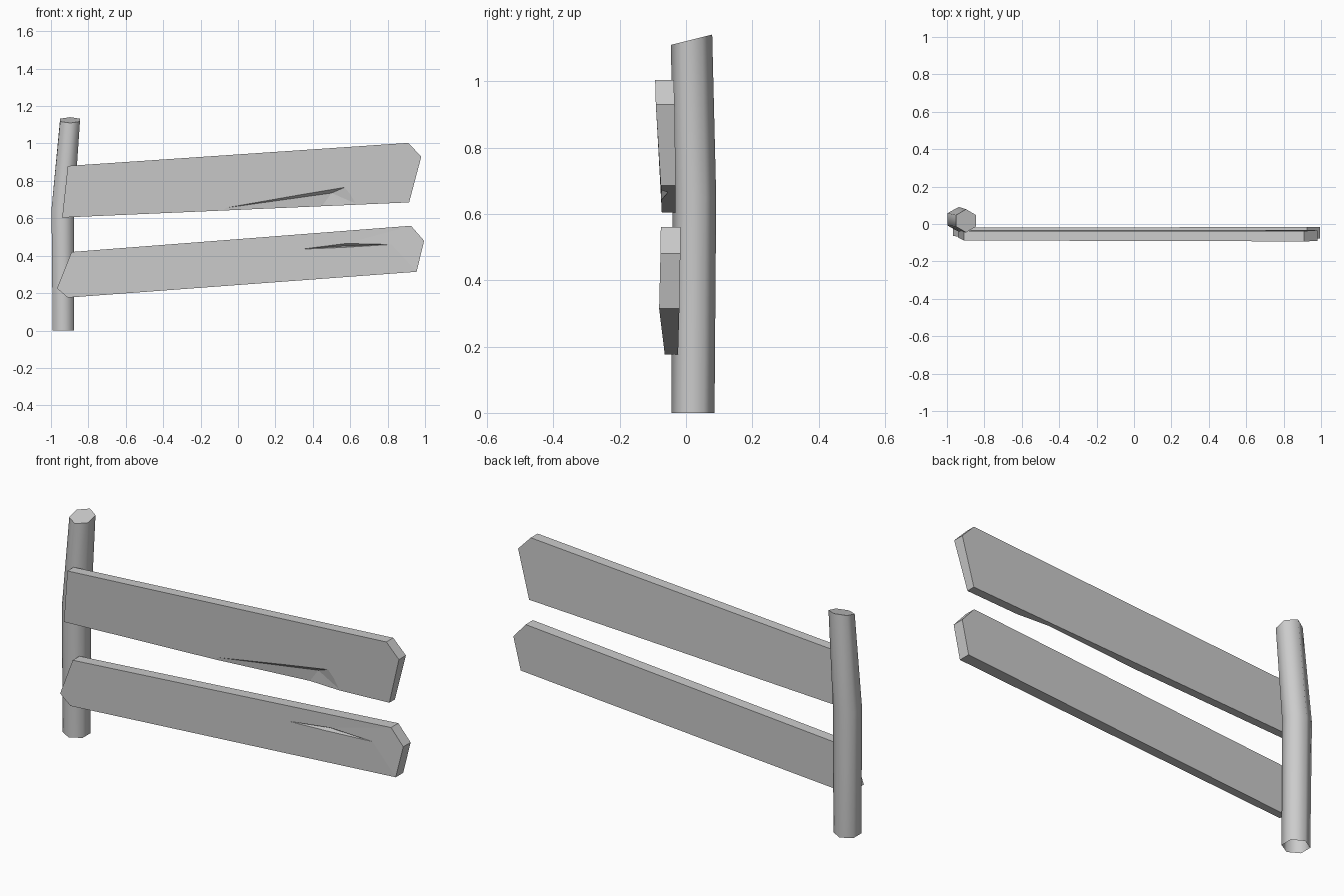
import bpy, bmesh, math
from mathutils import Vector

cube = bpy.data.objects.get("Cube")
if cube:
    bpy.data.objects.remove(cube, do_unlink=True)

GREY = (0.6, 0.6, 0.6, 1)
wood = bpy.data.materials.new("grey wood")
wood.use_nodes = True
wood.diffuse_color = GREY
wood.node_tree.nodes["Principled BSDF"].inputs["Base Color"].default_value = GREY


def make_object(name, bm):
    bmesh.ops.recalc_face_normals(bm, faces=bm.faces[:])
    mesh = bpy.data.meshes.new(name)
    bm.to_mesh(mesh)
    bm.free()
    mesh.materials.append(wood)
    obj = bpy.data.objects.new(name, mesh)
    bpy.context.collection.objects.link(obj)
    return obj


def plank(name, outline):
    """Slab from (x, z, front y, back y) corners."""
    bm = bmesh.new()
    front = [bm.verts.new((x, yf, z)) for x, z, yf, yb in outline]
    back = [bm.verts.new((x, yb, z)) for x, z, yf, yb in outline]
    bm.faces.new(front)
    bm.faces.new(back[::-1])
    for i in range(len(front)):
        j = (i + 1) % len(front)
        bm.faces.new((front[i], back[i], back[j], front[j]))
    return make_object(name, bm)


def chip(board, rim, deep, surface):
    """Carve a splintered hollow: rim on the front surface, narrowing to the deep points."""
    bm = bmesh.new()
    for x, z in rim:
        bm.verts.new((x, -0.2, z))
        bm.verts.new((x, surface, z))
    for p in deep:
        bm.verts.new(p)
    bmesh.ops.convex_hull(bm, input=bm.verts[:])
    cutter = make_object("chip_cutter", bm)
    cutter.hide_render = True
    mod = board.modifiers.new("chip", "BOOLEAN")
    mod.operation = "DIFFERENCE"
    mod.solver = "EXACT"
    mod.object = cutter
    bpy.context.view_layer.objects.active = board
    bpy.ops.object.modifier_apply(modifier=mod.name)
    bpy.data.objects.remove(cutter, do_unlink=True)


# Bent six-sided post, open underneath, with a slanted top
bm = bmesh.new()
rings = []
for cx, cy, z, rx, ry, tilt in [(-0.934, 0.021, 0, 0.057, 0.065, 0),
                                (-0.937, 0.025, 0.65, 0.06, 0.066, 0),
                                (-0.898, 0.017, 1.125, 0.053, 0.062, 0.25)]:
    ring = []
    for k in range(6):
        a = math.radians(30 + 60 * k)
        dx, dy = rx * math.cos(a) / math.cos(math.pi / 6), ry * math.sin(a)
        ring.append(bm.verts.new((cx + dx, cy + dy, z + tilt * dy)))
    rings.append(ring)
for low, high in zip(rings, rings[1:]):
    for k in range(6):
        n = (k + 1) % 6
        bm.faces.new((low[k], low[n], high[n], high[k]))
bm.faces.new(rings[-1])
post = make_object("post", bm)
bpy.ops.object.select_all(action="DESELECT")
post.select_set(True)
bpy.context.view_layer.objects.active = post
bpy.ops.object.shade_smooth_by_angle(angle=math.radians(65))

# Upper plank with a long splinter missing from its lower edge
upper = plank("upper_plank", [
    (-0.91, 0.88, -0.088, -0.037), (0.91, 1.003, -0.093, -0.037),
    (0.98, 0.93, -0.091, -0.034), (0.915, 0.685, -0.076, -0.031),
    (-0.94, 0.604, -0.073, -0.031)])
chip(upper, [(-0.2, 0.637), (0.57, 0.765), (0.65, 0.67), (0.65, 0.6), (-0.2, 0.6)],
     [(0.5, -0.06, 0.735), (0.4, -0.05, 0.6)], -0.079)

# Lower plank with a narrow gouge in its face
lower = plank("lower_plank", [
    (-0.89, 0.42, -0.073, -0.018), (0.925, 0.56, -0.076, -0.017),
    (0.995, 0.48, -0.077, -0.017), (0.955, 0.314, -0.081, -0.02),
    (-0.91, 0.176, -0.064, -0.024), (-0.968, 0.225, -0.064, -0.024)])
chip(lower, [(0.3, 0.432), (0.58, 0.467), (0.82, 0.46), (0.55, 0.443)],
     [(0.56, -0.05, 0.451)], -0.077)
